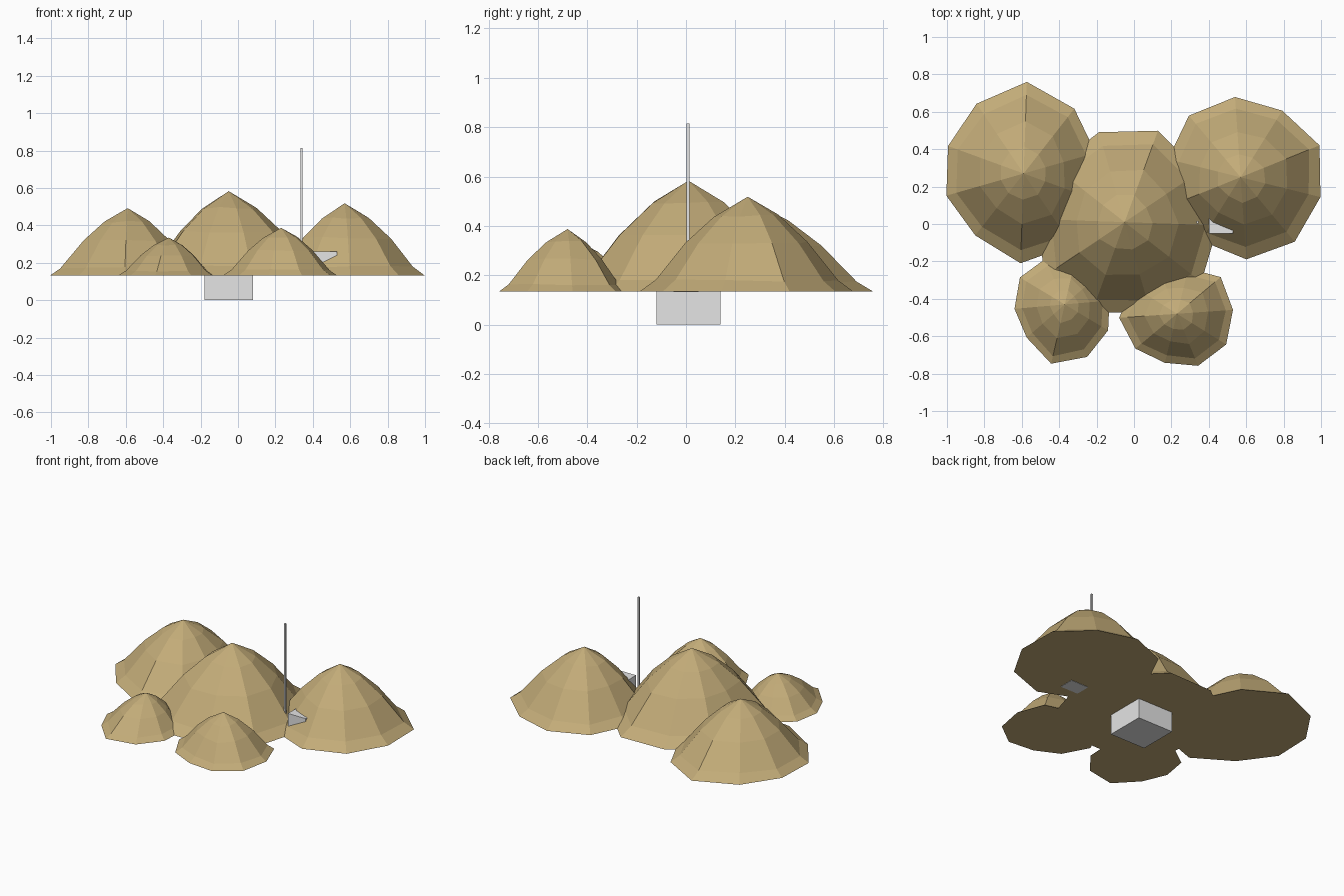
import bpy
import bmesh
import math
import random

random.seed(4)
old = bpy.data.objects.get("Cube")
if old:
    bpy.data.objects.remove(old, do_unlink=True)


def material(name, color):
    mat = bpy.data.materials.new(name)
    mat.use_nodes = True
    mat.diffuse_color = color
    mat.node_tree.nodes["Principled BSDF"].inputs["Base Color"].default_value = color
    return mat


sand = material("sand", (0.54, 0.408, 0.188, 1))
grey = material("light_grey", (0.78, 0.78, 0.78, 1))
BASE = 0.133

# Fraction of the radius and of the height for each ring, from the ground up
PROFILE = [(1, 0), (0.86, 0.115), (0.57, 0.52), (0.3, 0.8)]


def finish(name, bm, mat):
    bmesh.ops.recalc_face_normals(bm, faces=bm.faces)
    mesh = bpy.data.meshes.new(name)
    bm.to_mesh(mesh)
    bm.free()
    mesh.materials.append(mat)
    obj = bpy.data.objects.new(name, mesh)
    bpy.context.collection.objects.link(obj)
    return obj


def mound(name, x, y, top, start, radii):
    """Faceted hill with an uneven outline and a flat underside."""
    bm = bmesh.new()
    count = len(radii)
    rings = []
    for level, (spread, rise) in enumerate(PROFILE):
        ring = []
        for i, radius in enumerate(radii):
            angle = math.radians(start) + math.tau * i / count
            wobble = random.uniform(-0.015, 0.015) if level else 0
            r = radius * (spread + wobble)
            z = BASE + (top - BASE) * (rise - wobble)
            ring.append(bm.verts.new((x + r * math.cos(angle), y + r * math.sin(angle), z)))
        rings.append(ring)
    apex = bm.verts.new((x, y, top))
    bm.faces.new(list(reversed(rings[0])))
    for i in range(count):
        j = (i + 1) % count
        for low, high in zip(rings, rings[1:]):
            bm.faces.new((low[i], low[j], high[j], high[i]))
        bm.faces.new((rings[-1][i], rings[-1][j], apex))
    return finish(name, bm, sand)


def block(name, low, high):
    """Axis-aligned box between two corners."""
    bm = bmesh.new()
    bmesh.ops.create_cube(bm, size=1)
    for v in bm.verts:
        v.co = [a + (b - a) * (c + 0.5) for a, b, c in zip(low, high, v.co)]
    return finish(name, bm, grey)


# Hills
mound("centre_mound", -0.05, 0.01, 0.583, 70,
      [0.52, 0.5, 0.48, 0.46, 0.52, 0.515, 0.5, 0.52, 0.5, 0.48])
mound("back_right_mound", -0.59, 0.27, 0.492, 88,
      [0.49, 0.45, 0.43, 0.43, 0.42, 0.48, 0.46, 0.42, 0.4, 0.44])
mound("back_left_mound", 0.57, 0.25, 0.518, 94,
      [0.43, 0.43, 0.4, 0.42, 0.4, 0.44, 0.45, 0.44, 0.455, 0.42])
mound("front_right_mound", -0.37, -0.43, 0.335, 149,
      [0.28, 0.27, 0.27, 0.325, 0.305, 0.27, 0.24, 0.22, 0.25, 0.265])
mound("front_left_mound", 0.23, -0.48, 0.387, 184,
      [0.31, 0.29, 0.27, 0.3, 0.31, 0.3, 0.305, 0.25, 0.25, 0.28])

# Foundation, half-buried crate and mast
block("foundation", (-0.18, -0.12, 0), (0.08, 0.14, 0.2))
block("buried_crate", (0.4, -0.05, 0.131), (0.53, 0.05, 0.26))
block("mast", (0.333, 0.003, 0.2), (0.345, 0.015, 0.815))
